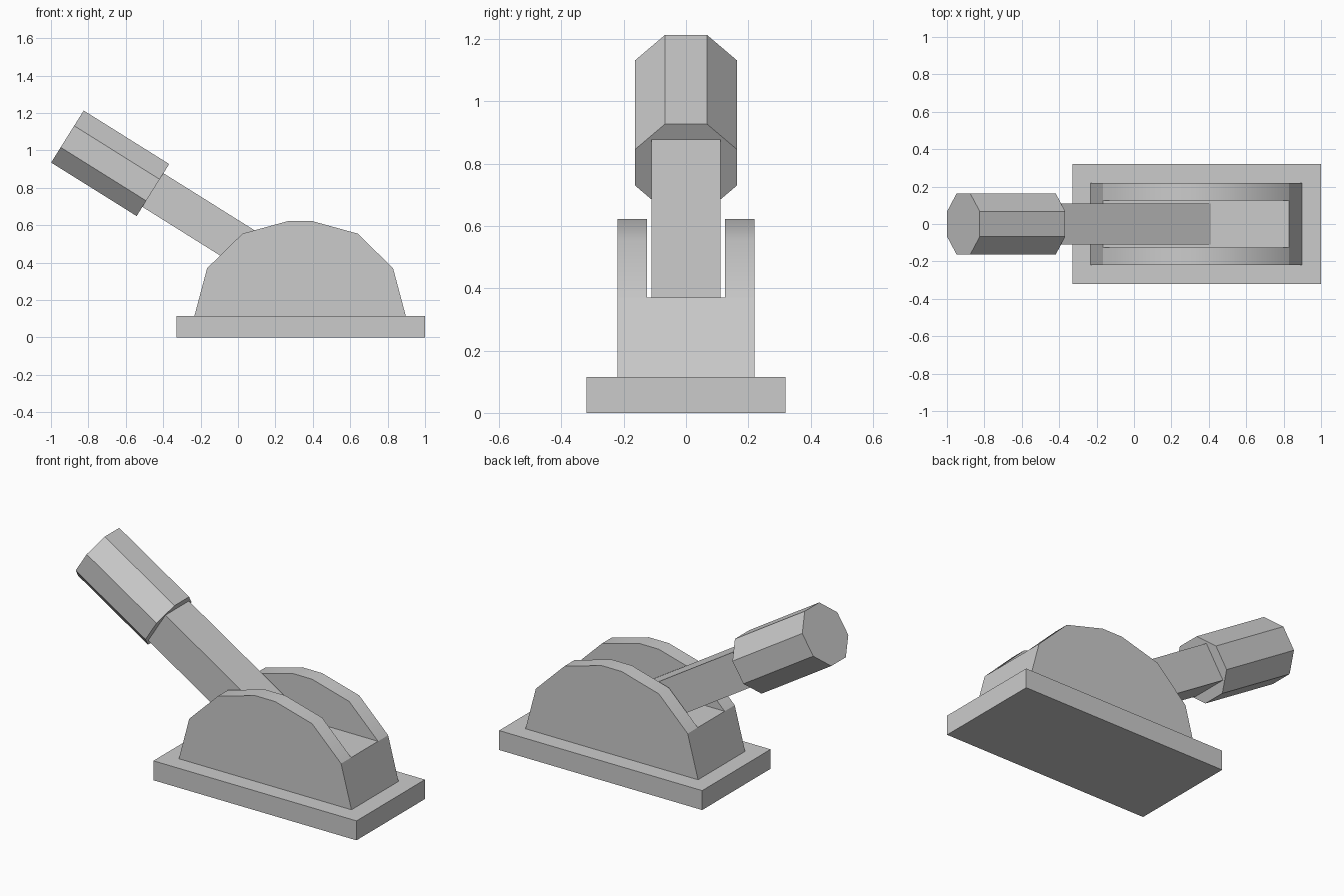
import bpy, bmesh, math
from mathutils import Vector

if "Cube" in bpy.data.objects:
    bpy.data.objects.remove(bpy.data.objects["Cube"])


def make_object(name, bm):
    bmesh.ops.recalc_face_normals(bm, faces=bm.faces)
    mesh = bpy.data.meshes.new(name)
    bm.to_mesh(mesh)
    bm.free()
    obj = bpy.data.objects.new(name, mesh)
    bpy.context.collection.objects.link(obj)
    return obj


def rod(name, section, start, end):
    """Extrude a (y, up) section from start to end along the lever axis."""
    bm = bmesh.new()
    axis = (end - start).normalized()
    up = Vector((0, 1, 0)).cross(axis)
    up *= -1 if up.z < 0 else 1
    rings = [[bm.verts.new(p + Vector((0, y, 0)) + up * u) for y, u in section]
             for p in (start, end)]
    n = len(section)
    for i in range(n):
        j = (i + 1) % n
        bm.faces.new((rings[0][i], rings[0][j], rings[1][j], rings[1][i]))
    for ring in rings:
        bm.faces.new(ring)
    return make_object(name, bm)


# Base plate
bm = bmesh.new()
bmesh.ops.create_cube(bm, size=1)
bmesh.ops.scale(bm, vec=(1.33, 0.64, 0.115), verts=bm.verts)
bmesh.ops.translate(bm, vec=(0.335, 0, 0.0575), verts=bm.verts)
make_object("base_plate", bm)

# Housing: arched profile with a slot down the middle
CX = 0.332
half = [(0.565, 0.115), (0.497, 0.37), (0.308, 0.555), (0.065, 0.622)]
profile = [(CX - w, z) for w, z in half] + [(CX + w, z) for w, z in reversed(half)]
bm = bmesh.new()
rows = [[bm.verts.new((x, y, z)) for x, z in profile] for y in (-0.22, -0.126, 0.126, 0.22)]
full = [(i, (i + 1) % 8) for i in range(8)]
slotted = [(0, 1), (1, 6), (6, 7), (7, 0)]
for a, b, pairs in ((0, 1, full), (1, 2, slotted), (2, 3, full)):
    for i, j in pairs:
        bm.faces.new((rows[a][i], rows[a][j], rows[b][j], rows[b][i]))
for row in (rows[0], rows[3], rows[1][1:7], rows[2][1:7]):
    bm.faces.new(row)
housing = make_object("housing", bm)
bpy.context.view_layer.objects.active = housing
housing.select_set(True)
bpy.ops.object.shade_smooth_by_angle(angle=math.radians(30))

# Lever shaft and octagonal grip on a shared tilted axis
tip = Vector((-0.912, 0, 1.074))
neck = Vector((-0.455, 0, 0.788))
direction = (neck - tip).normalized()
shaft_section = [(-0.11, -0.106), (0.11, -0.106), (0.11, 0.106), (-0.11, 0.106)]
rod("lever_shaft", shaft_section, neck - direction * 0.02, neck + direction * 0.955)
radius = 0.164 / math.cos(math.pi / 8)
octagon = [(radius * math.cos(math.pi / 8 + k * math.pi / 4),
            radius * math.sin(math.pi / 8 + k * math.pi / 4)) for k in range(8)]
rod("lever_grip", octagon, tip, neck)
